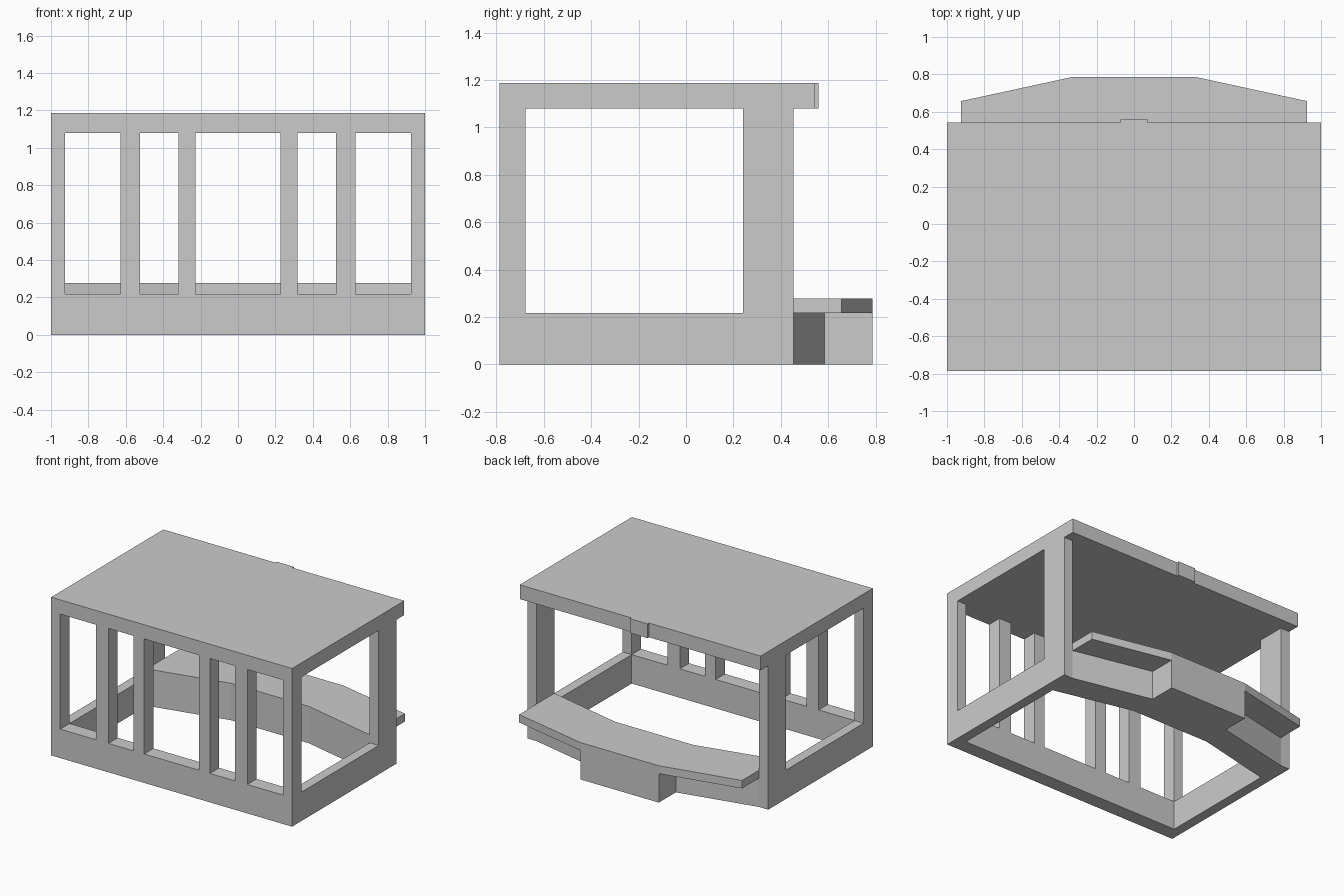
import bpy

if "Cube" in bpy.data.objects:
    bpy.data.objects.remove(bpy.data.objects["Cube"])

W = 0.925             # inner face of the side walls
SILL, LEDGE, EAVE, TOP = 0.217, 0.277, 1.08, 1.187
FRONT, FRONT_IN = -0.787, -0.677


def prism(name, outline, z0, z1, top=True, bottom=True, extra=()):
    """Extrude a counter-clockwise plan outline; extra holds flat downward faces at z0."""
    n = len(outline)
    verts = [(x, y, z0) for x, y in outline] + [(x, y, z1) for x, y in outline]
    faces = [(i, (i + 1) % n, n + (i + 1) % n, n + i) for i in range(n)]
    if top:
        faces.append(tuple(range(n, 2 * n)))
    if bottom:
        faces.append(tuple(reversed(range(n))))
    for poly in extra:
        start = len(verts)
        verts += [(x, y, z0) for x, y in poly]
        faces.append(tuple(range(start, start + len(poly))))
    mesh = bpy.data.meshes.new(name)
    mesh.from_pydata(verts, [], faces)
    mesh.update()
    obj = bpy.data.objects.new(name, mesh)
    bpy.context.collection.objects.link(obj)
    return obj


def post(name, x0, x1, y0, y1):
    # open-ended: the curb and the roof close it
    prism(name, [(x0, y0), (x1, y0), (x1, y1), (x0, y1)], SILL, EAVE, False, False)


# Low curb around the front and both sides
prism("base_curb", [(-1, FRONT), (1, FRONT), (1, 0.453), (W, 0.453), (W, FRONT_IN),
                    (-W, FRONT_IN), (-W, 0.453), (-1, 0.453)], 0, SILL)

# Window posts, mirrored left and right
for side, s in (("right", 1), ("left", -1)):
    for part, a, b, y0, y1 in (("front_corner_post", W, 1, FRONT, FRONT_IN),
                               ("outer_window_post", 0.525, 0.628, FRONT, FRONT_IN),
                               ("inner_window_post", 0.228, 0.318, FRONT, FRONT_IN),
                               ("back_post", W, 1, 0.24, 0.453)):
        x0, x1 = sorted((s * a, s * b))
        post(f"{part}_{side}", x0, x1, y0, y1)

# Bowed back wall with a projecting centre block
inner = [(-W, 0.24), (-0.325, 0.378), (0.325, 0.378), (W, 0.24)]
prism("back_wall", inner + [(W, 0.453), (0.325, 0.585), (0.325, 0.787),
                            (-0.325, 0.787), (-0.325, 0.585), (-W, 0.453)],
      0, SILL, top=False)

# Counter ledge on the back wall, with soffits beside the centre block
soffit_right = [(W, 0.453), (0.325, 0.585), (0.325, 0.787), (W, 0.657)]
soffit_left = [(-x, y) for x, y in reversed(soffit_right)]
prism("counter_ledge", inner + [(W, 0.657), (0.325, 0.787), (-0.325, 0.787), (-W, 0.657)],
      SILL, LEDGE, bottom=False,
      extra=[soffit_right, soffit_left])

# Flat roof with a small tab on the back edge
prism("roof", [(-1, FRONT), (1, FRONT), (1, 0.543), (0.073, 0.543), (0.073, 0.56),
               (-0.073, 0.56), (-0.073, 0.543), (-1, 0.543)], EAVE, TOP)
